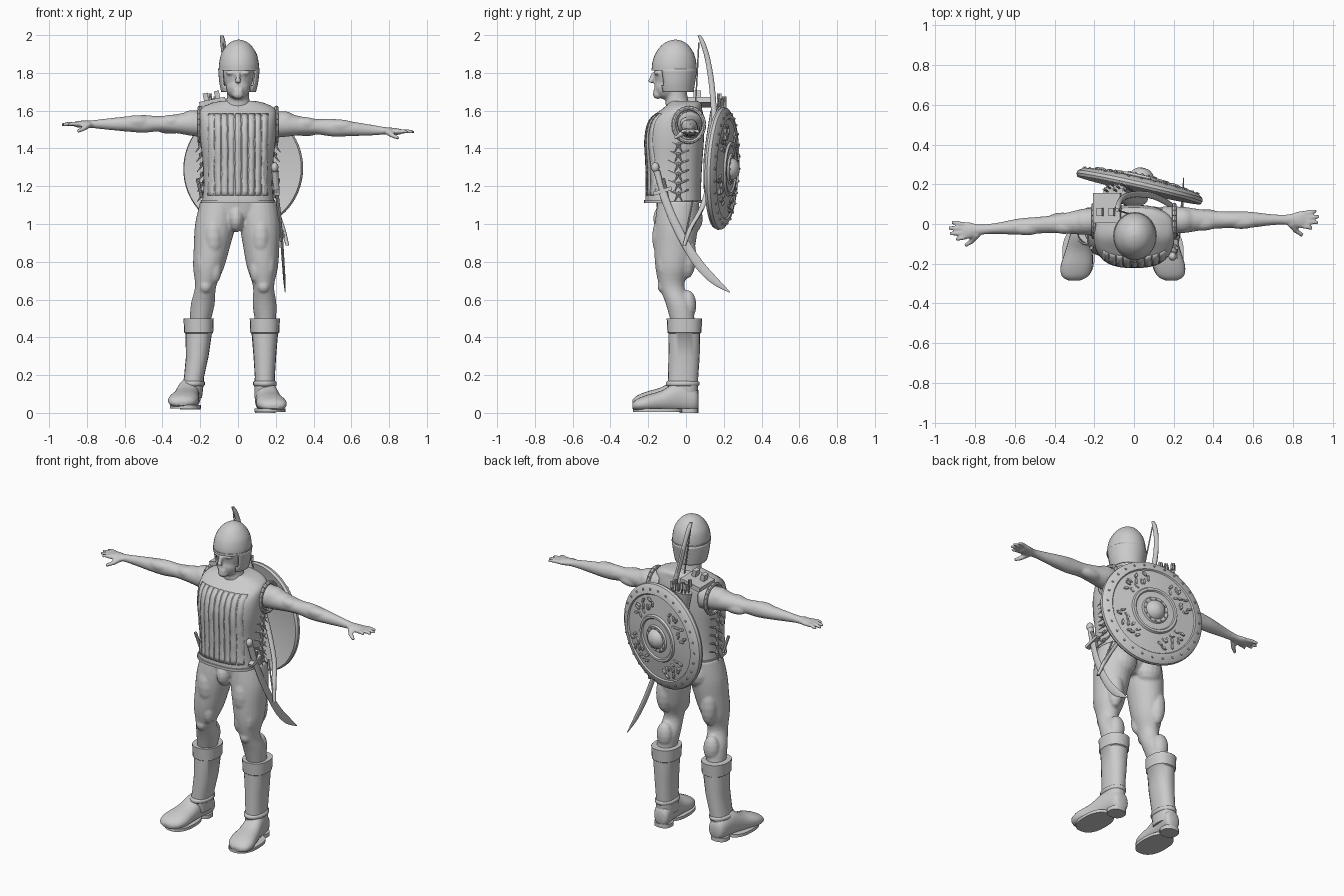
import bpy, bmesh, math, random
from mathutils import Vector, Matrix

random.seed(4)
if "Cube" in bpy.data.objects:
    bpy.data.objects.remove(bpy.data.objects["Cube"])

clay = bpy.data.materials.new("plain grey")
clay.use_nodes = True
grey = (0.6, 0.6, 0.6, 1)
clay.diffuse_color = grey
clay.node_tree.nodes["Principled BSDF"].inputs["Base Color"].default_value = grey

X, Y, Z = Vector((1, 0, 0)), Vector((0, 1, 0)), Vector((0, 0, 1))
SIDES = (("right", -1), ("left", 1))


def smooth_path(rows, steps):
    """Catmull-Rom resampling of rows of numbers."""
    pts = [Vector(r) for r in rows]
    if steps == 1:
        return pts
    out = []
    for i in range(len(pts) - 1):
        a, b, c = pts[max(i - 1, 0)], pts[i], pts[i + 1]
        d = pts[min(i + 2, len(pts) - 1)]
        for k in range(steps):
            t = k / steps
            out.append(b + (c - a) * (t / 2) + (a * 2 - b * 5 + c * 4 - d) * (t * t / 2)
                       + (b * 3 - a - c * 3 + d) * (t ** 3 / 2))
    return out + [pts[-1]]


def loft(bm, rows, u, v, sides=24, power=2, steps=4, caps=True):
    """Skin rings given as x, y, z, radius along u, radius along v."""
    rings = []
    for x, y, z, ru, rv in smooth_path(rows, steps):
        ring = []
        for i in range(sides):
            a = math.tau * i / sides
            c, s = math.cos(a), math.sin(a)
            c = math.copysign(abs(c) ** (2 / power), c)
            s = math.copysign(abs(s) ** (2 / power), s)
            ring.append(bm.verts.new(Vector((x, y, z)) + u * (c * ru) + v * (s * rv)))
        rings.append(ring)
    for lo, hi in zip(rings, rings[1:]):
        for i in range(sides):
            j = (i + 1) % sides
            bm.faces.new((lo[i], lo[j], hi[j], hi[i]))
    if caps:
        bm.faces.new(rings[0])
        bm.faces.new(rings[-1])


def blob(bm, loc, size, rot=None, seg=16):
    m = Matrix.Translation(loc) @ (rot or Matrix()) @ Matrix.Diagonal((*size, 1))
    bmesh.ops.create_uvsphere(bm, u_segments=seg, v_segments=seg // 2, radius=1, matrix=m)


def box(bm, loc, size, rot=None):
    m = Matrix.Translation(loc) @ (rot or Matrix()) @ Matrix.Diagonal((*size, 1))
    bmesh.ops.create_cube(bm, size=1, matrix=m)


def rod(bm, a, b, r, r2=None, sides=8):
    a, b = Vector(a), Vector(b)
    q = (b - a).to_track_quat("Z", "Y")
    loft(bm, [(*a, r, r), (*b, r2 or r, r2 or r)], q @ X, q @ Y, sides, steps=1)


def finish(bm, name, angle=40):
    bmesh.ops.recalc_face_normals(bm, faces=bm.faces)
    mesh = bpy.data.meshes.new(name)
    bm.to_mesh(mesh)
    bm.free()
    mesh.materials.append(clay)
    ob = bpy.data.objects.new(name, mesh)
    bpy.context.collection.objects.link(ob)
    bpy.ops.object.select_all(action="DESELECT")
    ob.select_set(True)
    bpy.context.view_layer.objects.active = ob
    bpy.ops.object.shade_smooth_by_angle(angle=math.radians(angle))
    return ob


# Body: overlapping limbs and muscles fused into one skin
body = bmesh.new()
blob(body, (0, -.065, 1.8), (.085, .105, .12))
blob(body, (0, -.1, 1.725), (.066, .068, .068))
blob(body, (0, -.15, 1.685), (.032, .026, .024))
rod(body, (0, -.172, 1.8), (0, -.188, 1.748), .009, .017)
box(body, (0, -.162, 1.705), (.045, .02, .012))
for s in (-1, 1):
    blob(body, (s * .035, -.15, 1.8), (.03, .02, .012))
loft(body, [(0, -.02, 1.5, .1, .08), (0, -.03, 1.6, .085, .075), (0, -.05, 1.66, .06, .06),
            (0, -.055, 1.76, .06, .06)], X, Y)
loft(body, [(0, -.05, 1.3, .16, .12), (0, -.045, 1.14, .175, .115), (0, -.045, 1.04, .16, .1),
            (0, -.05, .99, .08, .06)], X, Y)
blob(body, (-.01, -.11, 1.03), (.045, .065, .075))

LEG = [(1.12, -.04, .1, .11), (1, -.05, .108, .115), (.88, -.06, .096, .108),
       (.77, -.07, .082, .092), (.67, -.075, .056, .066), (.57, -.035, .063, .07),
       (.44, -.01, .05, .06)]
ARM = [(.14, .07, .08), (.25, .066, .064), (.33, .054, .05), (.42, .044, .041),
       (.5, .042, .047), (.58, .041, .041), (.7, .027, .029), (.78, .027, .02),
       (.83, .042, .019), (.86, .041, .015)]
for side, s in SIDES:
    hip, ankle = (-.1, -.208) if s < 0 else (.11, .148)
    legx = lambda z: ankle + (hip - ankle) * (z - .44) / .68
    loft(body, [(legx(z), y, z, rx, ry) for z, y, rx, ry in LEG], X, Y)
    # thigh, knee, calf and seat muscles
    for dx, y, z, size in ((-.035, -.115, .76, (.036, .04, .075)), (.035, -.11, .79, (.036, .045, .09)),
                           (0, -.125, .67, (.032, .025, .035)), (0, -.12, .93, (.055, .06, .12)),
                           (0, .01, .57, (.05, .045, .08)), (-.02, .015, 1.03, (.085, .075, .09)),
                           (.02, .005, .83, (.05, .05, .12))):
        blob(body, (legx(z) + s * dx, y, z), size)
    # arm with straight centre line from shoulder to hand
    wy, wz = (-.035, 1.528) if s < 0 else (.022, 1.488)
    def armc(x):
        t = (x - .14) / .72
        return s * x, .02 + (wy - .02) * t, 1.532 + (wz - 1.532) * t
    loft(body, [(*armc(x), a, b) for x, a, b in ARM], Y, Z)
    for x, dy, dz, size in ((.24, 0, .01, (.075, .066, .062)), (.35, -.015, .012, (.07, .04, .036)),
                            (.36, .02, -.02, (.08, .035, .034)), (.54, -.012, .012, (.08, .035, .034))):
        blob(body, Vector(armc(x)) + Vector((0, dy, dz)), size)
    # four fingers and a thumb
    for i, reach in enumerate((.045, .075, .08, .065)):
        dy = (i - 1.5) * -.021
        base = Vector(armc(.85)) + Y * -dy
        mid = base + Vector((s * reach * .55, -dy * .2, .003))
        rod(body, base, mid, .013, .012)
        rod(body, mid, mid + Vector((s * reach * .5, -dy * .2, -.006)), .012, .009)
    thumb = Vector(armc(.79)) + Y * -.02
    knuckle = thumb + Vector((s * .025, -.035, -.022))
    rod(body, thumb, knuckle, .02, .014)
    rod(body, knuckle, knuckle + Vector((s * .035, -.025, -.016)), .014, .01)
skin = finish(body, "body")
fuse = skin.modifiers.new("fuse", "REMESH")
fuse.mode, fuse.voxel_size, fuse.use_smooth_shade = "VOXEL", .007, True
relax = skin.modifiers.new("relax", "SMOOTH")
relax.factor, relax.iterations = .5, 4

# Helmet: dome with a rim and an open-faced neck and cheek guard
bm = bmesh.new()
loft(bm, [(.005, -.062, 1.815, .106, .118), (.005, -.062, 1.85, .105, .117), (.005, -.06, 1.9, .094, .103),
          (.005, -.058, 1.945, .065, .072), (.005, -.056, 1.968, .033, .037),
          (.005, -.056, 1.976, .004, .004)], X, Y, 32)
loft(bm, [(.005, -.062, 1.812, .109, .121), (.005, -.062, 1.826, .109, .121)], X, Y, 32, steps=1)
finish(bm, "helmet_dome")
bm = bmesh.new()
loft(bm, [(.003, -.055, 1.7, .084, .088), (.004, -.058, 1.75, .095, .098), (.005, -.06, 1.82, .102, .112)],
     X, Y, 40, caps=False)
bmesh.ops.delete(bm, geom=[f for f in bm.faces if f.calc_center_median().y < -.118], context="FACES")
guard = finish(bm, "helmet_cheek_guard")
guard.modifiers.new("thickness", "SOLIDIFY").thickness = .008

# Vest: squared barrel with raised front strips, hem and armhole bands
VEST = [(0, -.068, 1.115, .19, .148), (0, -.066, 1.2, .182, .146), (0, -.064, 1.32, .186, .15),
        (0, -.062, 1.45, .2, .157), (0, -.05, 1.55, .203, .145), (0, -.02, 1.61, .195, .105),
        (0, -.005, 1.64, .14, .085), (0, -.01, 1.652, .085, .068)]
bm = bmesh.new()
loft(bm, VEST, X, Y, 64, power=2.6)
loft(bm, [(0, -.068, 1.112, .196, .154), (0, -.068, 1.128, .196, .154)], X, Y, 64, 2.6, 1)
finish(bm, "vest")

bm = bmesh.new()
rows = [r for r in smooth_path(VEST, 4) if 1.13 < r[2] < 1.59]
count, half = 9, .0155
for k in range(count):
    x0 = (k - (count - 1) / 2) * .036
    last = None
    for x, y, z, rx, ry in rows:
        pair = []
        for px in (x0 - half, x0 + half):
            bend = (1 - abs(px / rx) ** 2.6) ** (1 / 2.6)
            wob = random.uniform(-.0025, .0025)
            pair.append(bm.verts.new((px + wob, y - ry * bend - .002, z)))
        if last:
            bm.faces.new((last[0], last[1], pair[1], pair[0]))
        last = pair
strips = finish(bm, "vest_front_strips")
strips.modifiers.new("thickness", "SOLIDIFY").thickness = .014

for side, s in SIDES:
    bm = bmesh.new()
    loop = [(s * .203, .015 + .08 * math.cos(a), 1.525 + .09 * math.sin(a))
            for a in (math.tau * i / 20 for i in range(21))]
    for a, b in zip(loop, loop[1:]):
        rod(bm, a, b, .012)
    finish(bm, side + "_armhole_band")
    # side lacing: crossed ties with loose pointed ends
    bm = bmesh.new()
    for i in range(6):
        z = 1.16 + i * .052
        x = s * (.185 + max(0, z - 1.3) * .08)
        blob(bm, (x + s * .004, -.04, z), (.014, .014, .012), seg=8)
        for d in (-1, 1):
            rod(bm, (x, -.04, z), (x - s * .004, -.04 + d * .055, z + .022), .008, .005, 6)
            rod(bm, (x, -.04, z), (x + s * .03, -.04 + d * .02, z - .04), .007, .002, 6)
    rod(bm, (s * .192, -.1, 1.14), (s * .215, -.12, 1.24), .009)
    finish(bm, side + "_side_lacing")

# Boots: tapered shaft with cuff, ankle strap, rounded foot, sole and heel
SHAFT = [(.5, .03, .08, .094), (.425, .03, .077, .09), (.42, .03, .07, .083), (.3, .2, .06, .083),
         (.19, .6, .053, .08), (.14, .75, .056, .08), (.08, .9, .055, .076)]
FOOT = [(.066, .065, .03, .035), (.045, .07, .05, .065), (-.04, .085, .057, .08), (-.13, .062, .068, .056),
        (-.21, .05, .08, .044), (-.262, .042, .066, .03), (-.284, .036, .03, .014)]
for side, s in SIDES:
    top, heel, toe, floor = (-.207, -.25, -.292, .018) if s < 0 else (.142, .142, .18, 0)
    bm = bmesh.new()
    loft(bm, [(top + (heel - top) * t, -.008 - t * .012, z, rx, ry) for z, t, rx, ry in SHAFT],
         X, Y, 20, 2.3, 1)
    footx = lambda y: heel + (toe - heel) * (.03 - y) / .26
    strap = top + (heel - top) * .72
    loft(bm, [(strap, -.018, .155 + d, r, r + .026) for d, r in
              ((-.014, .055), (-.007, .063), (.007, .063), (.014, .055))], X, Y, 20, steps=1)
    loft(bm, [(footx(y), y, z + floor, rx, rz) for y, z, rx, rz in FOOT], X, Z, 24, 2.2)
    for v in bm.verts:
        v.co.z = max(v.co.z, floor + .012)
    finish(bm, side + "_boot", 50)
    bm = bmesh.new()
    for y, length, width, low in ((-.15, .13, .082, .006), (.015, .05, .054, 0)):
        loft(bm, [(footx(y), y, floor + z, width, length) for z in (low, .024)], X, Y, 24, 2.4, 1)
    finish(bm, side + "_boot_sole")

# Shield: turned disc with ridges, boss, rivets and raised ornament, hung on the back
place = Matrix.Translation((.03, .195, 1.293)) @ \
    Vector((.22, .97, -.04)).to_track_quat("Z", "Y").to_matrix().to_4x4()
PROFILE = [(.001, .09), (.03, .085), (.052, .068), (.06, .05), (.078, .052), (.084, .042), (.12, .04),
           (.126, .048), (.14, .048), (.146, .036), (.262, .02), (.268, .028), (.3, .02), (.322, .004),
           (.325, -.012), (.318, -.026), (.3, -.022), (.2, -.002), (.1, .012), (.001, .016)]
bm = bmesh.new()
loft(bm, [(0, 0, h, r, r) for r, h in PROFILE], X, Y, 64, steps=1)
for n, r, h, size in ((28, .295, .022, .007), (12, .07, .052, .006)):
    for i in range(n):
        a = math.tau * i / n
        blob(bm, (r * math.cos(a), r * math.sin(a), h), (size, size, size), seg=8)
for c in range(4):
    for i in range(11):
        a = math.tau * (c / 4 + .1) + (i - 5) * .085
        r = .205 + .03 * math.sin(i * 1.9)
        spin = Matrix.Rotation(a + random.uniform(-1, 1), 4, "Z")
        blob(bm, (r * math.cos(a), r * math.sin(a), .031), (.02, .009, .01), spin, 8)
bm.transform(place)
finish(bm, "shield", 30)

# Quiver with arrows between back and shield
bm = bmesh.new()
loft(bm, [(.03, .125, 1.15, .04, .03), (-.03, .13, 1.35, .05, .036), (-.095, .165, 1.6, .06, .036)], X, Y, 16)
for i in range(8):
    x, y = -.15 + .016 * i, .175 + .014 * (i % 3)
    z = 1.645 + random.uniform(0, .04)
    rod(bm, (x + .03, y - .02, 1.53), (x, y, z), .005, sides=6)
    for turn in (0, 1.57):
        box(bm, (x, y, z - .012), (.024, .003, .04), Matrix.Rotation(turn + i, 4, "Z"))
finish(bm, "quiver_and_arrows")

# Shoulder strap plate with two buckles
bm = bmesh.new()
tilt = Matrix.Rotation(-.2, 4, "Y")
box(bm, (-.135, .08, 1.645), (.14, .15, .03), tilt)
for x in (-.17, -.11):
    box(bm, (x, .06, 1.668 + (x + .17) * .2), (.026, .04, .05), tilt)
finish(bm, "shoulder_strap")

# Bow slung diagonally across the back
bm = bmesh.new()
loft(bm, [(-.085, .07, 1.998, .009, .009), (-.08, .088, 1.96, .014, .014), (-.07, .115, 1.87, .013, .015),
          (-.045, .138, 1.72, .014, .016), (.01, .15, 1.52, .016, .016), (.1, .14, 1.3, .016, .016),
          (.19, .09, 1.1, .014, .015), (.235, .025, .98, .014, .014), (.262, -.01, .885, .009, .009)], X, Y, 10)
rod(bm, (-.08, .068, 1.96), (-.02, .05, 1.62), .004)
rod(bm, (.19, .035, 1.12), (.25, -.005, .92), .004)
finish(bm, "bow")

# Curved sword on the left hip
edge = Vector((0, .8, .6))
bm = bmesh.new()
loft(bm, [(.205, -.125, 1.17, .009, .022), (.22, -.075, 1.04, .009, .022), (.232, -.005, .9, .008, .023),
          (.24, .07, .785, .007, .025), (.246, .15, .7, .006, .021), (.25, .232, .638, .002, .003)],
     X, edge, 12)
finish(bm, "sword_blade")
bm = bmesh.new()
rod(bm, (.205, -.125, 1.17), (.195, -.155, 1.28), .016, .018, 12)
blob(bm, (.194, -.163, 1.3), (.02, .022, .026))
box(bm, (.206, -.124, 1.175), (.03, .1, .02), Matrix.Rotation(.3, 4, "X"))
finish(bm, "sword_hilt")
